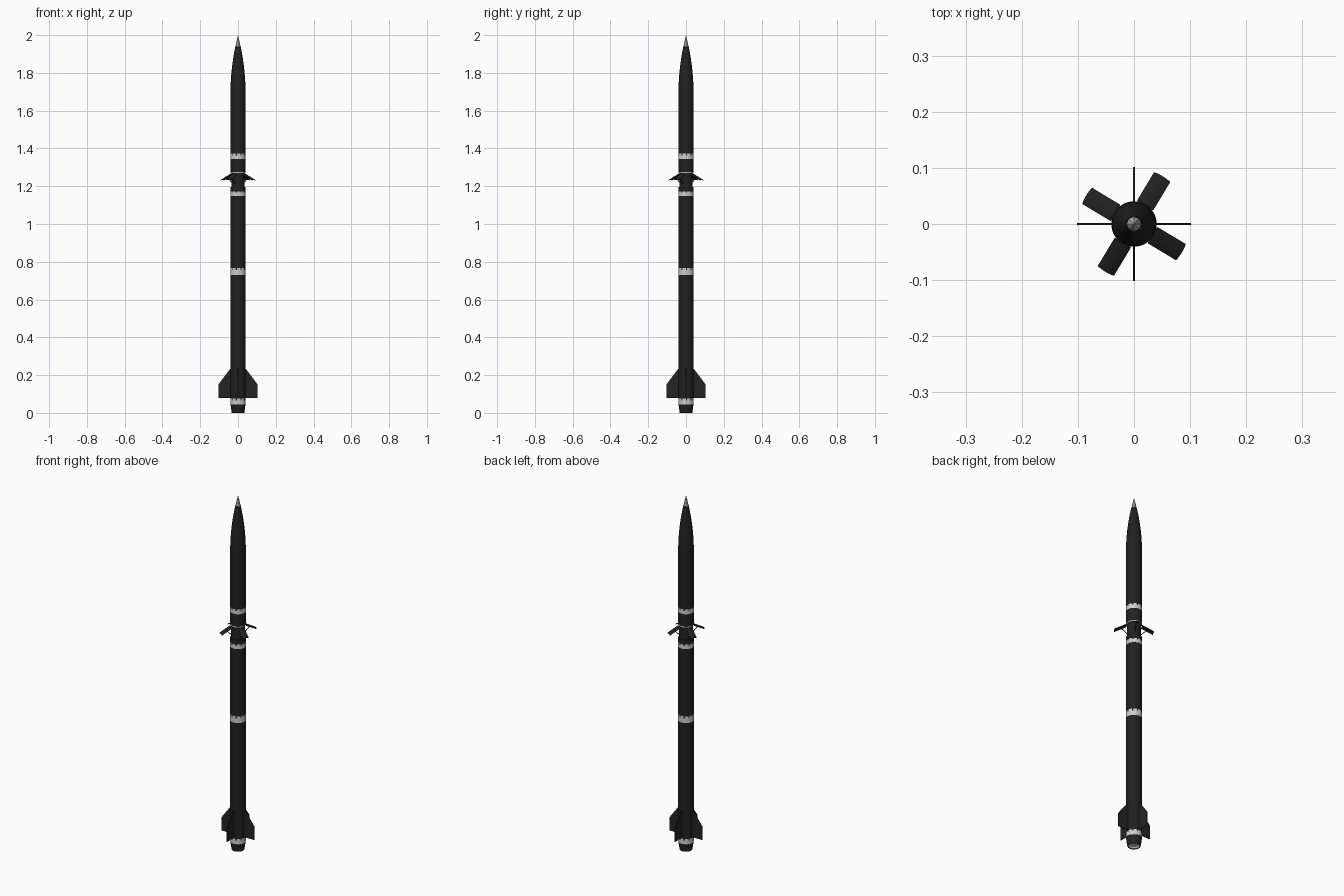
import bpy, bmesh, math
from mathutils import Matrix, Vector

if "Cube" in bpy.data.objects:
    bpy.data.objects.remove(bpy.data.objects["Cube"])


def material(name, rgb):
    m = bpy.data.materials.new(name)
    m.diffuse_color = (*rgb, 1)
    m.use_nodes = True
    m.node_tree.nodes["Principled BSDF"].inputs["Base Color"].default_value = m.diffuse_color
    return m


BLACK = material("matte black", (0.015, 0.015, 0.015))
FIN = material("fin charcoal", (0.017, 0.017, 0.018))
WHITE = material("light grey band", (0.62, 0.62, 0.62))
SILVER = material("silver metal", (0.5, 0.52, 0.54))
R = 0.04


def finish(name, bm, mats, smooth=True):
    bmesh.ops.recalc_face_normals(bm, faces=bm.faces)
    me = bpy.data.meshes.new(name)
    bm.to_mesh(me)
    bm.free()
    ob = bpy.data.objects.new(name, me)
    bpy.context.collection.objects.link(ob)
    for m in mats:
        me.materials.append(m)
    if smooth:
        bpy.ops.object.select_all(action='DESELECT')
        ob.select_set(True)
        bpy.context.view_layer.objects.active = ob
        bpy.ops.object.shade_smooth_by_angle(angle=math.radians(35))
    return ob


def lathe(name, profile, mats, seg=40, rule=None, smooth=True):
    """Spin (radius, z) points around z; rule(row, column) picks the material."""
    bm = bmesh.new()
    rings = []
    for r, z in profile:
        if r < 1e-6:
            rings.append([bm.verts.new((0, 0, z))] * seg)
        else:
            rings.append([bm.verts.new((r * math.cos(2 * math.pi * i / seg),
                                        r * math.sin(2 * math.pi * i / seg), z)) for i in range(seg)])
    for row, (a, b) in enumerate(zip(rings, rings[1:])):
        for i in range(seg):
            j = (i + 1) % seg
            f = bm.faces.new(list(dict.fromkeys((a[i], a[j], b[j], b[i]))))
            if rule:
                f.material_index = rule(row, i)
    return finish(name, bm, mats, smooth)


# Nose cone with faceted metal tip
def nose_r(z):
    return R * (1 - ((z - 1.69) / 0.31) ** 2)


zs = [1.69 + 0.25 * i / 10 for i in range(11)]
lathe("nose_cone", [(0, 1.69)] + [(nose_r(z), z) for z in zs] + [(0, 1.94)], [BLACK])
lathe("nose_tip", [(0, 1.938), (0.0135, 1.938), (0.008, 1.967), (0, 2.0)], [SILVER], seg=8, smooth=False)

# Body tubes above and below the airbrake bay
lathe("upper_tube", [(0, 1.274), (R, 1.274), (R, 1.69), (0, 1.69)], [BLACK])
lathe("lower_tube", [(0, 0.045), (R, 0.045), (R, 1.197), (0, 1.197)], [BLACK])

# Light bands, with notched upper edge
for name, z0, z1 in (("upper_band", 1.345, 1.372), ("bay_band", 1.148, 1.173),
                     ("middle_band", 0.73, 0.768), ("tail_band", 0.045, 0.075)):
    zm = z0 + 0.7 * (z1 - z0)
    rb = R + 0.0006
    lathe(name, [(R - 0.001, z0), (rb, z0), (rb, zm), (rb, z1), (R - 0.001, z1)], [WHITE, BLACK],
          rule=lambda row, i: 1 if row == 2 and i % 4 == 0 else 0)

# Airbrake bay core and its thin metal ring
lathe("airbrake_core", [(0, 1.19), (0.035, 1.19), (0.035, 1.27), (0, 1.27)], [BLACK])
lathe("airbrake_ring", [(0, 1.269), (R, 1.269), (R, 1.275), (0, 1.275)], [SILVER])

# Four curved airbrake flaps swung out from their top hinges
OPEN, LENGTH, HINGE = math.radians(62), 0.066, 1.267
for k in range(4):
    turn = Matrix.Rotation(math.radians(59 + 90 * k), 4, 'Z')
    bm = bmesh.new()
    n = 8
    cols = []
    for i in range(n + 1):
        a = math.radians(-25 + 50 * i / n)
        corners = []
        for s, rad in ((0, R), (LENGTH, R), (LENGTH, R - 0.003), (0, R - 0.003)):
            d = rad * math.cos(a) - R
            corners.append(bm.verts.new(turn @ Vector((
                R + 0.001 + d * math.cos(OPEN) + s * math.sin(OPEN), rad * math.sin(a),
                HINGE + d * math.sin(OPEN) - s * math.cos(OPEN)))))
        cols.append(corners)
    for a, b in zip(cols, cols[1:]):
        for c in range(4):
            e = (c + 1) % 4
            bm.faces.new((a[c], a[e], b[e], b[c]))
    bm.faces.new(cols[0])
    bm.faces.new(cols[-1])
    finish(f"airbrake_flap_{k + 1}", bm, [BLACK])

    # Push rod from the core to the flap
    p, q = turn @ Vector((0.034, 0, 1.215)), turn @ Vector((0.068, 0, 1.249))
    bm = bmesh.new()
    rot = (q - p).to_track_quat('Z', 'Y').to_matrix().to_4x4()
    bmesh.ops.create_cone(bm, cap_ends=True, segments=8, radius1=0.002, radius2=0.002,
                          depth=(q - p).length, matrix=Matrix.Translation((p + q) / 2) @ rot)
    finish(f"flap_push_rod_{k + 1}", bm, [BLACK])

# Four clipped tail fins
for k in range(4):
    turn = Matrix.Rotation(math.pi / 2 * k, 4, 'Z')
    bm = bmesh.new()
    outline = ((0.037, 0.078), (0.102, 0.078), (0.102, 0.153), (0.04, 0.235), (0.037, 0.235))
    sides = [[bm.verts.new(turn @ Vector((x, y, z))) for x, z in outline] for y in (-0.0016, 0.0016)]
    bm.faces.new(sides[0])
    bm.faces.new(sides[1])
    for i in range(5):
        j = (i + 1) % 5
        bm.faces.new((sides[0][i], sides[0][j], sides[1][j], sides[1][i]))
    finish(f"tail_fin_{k + 1}", bm, [FIN], smooth=False)

# Tapered tail with a light recessed nozzle
lathe("tail_cone", [(0.039, 0.046), (0.0385, 0.036), (0.033, 0), (0.029, 0), (0.029, 0.004)], [BLACK])
lathe("nozzle", [(0.029, 0.002), (0.022, 0.010), (0, 0.014)], [WHITE])
